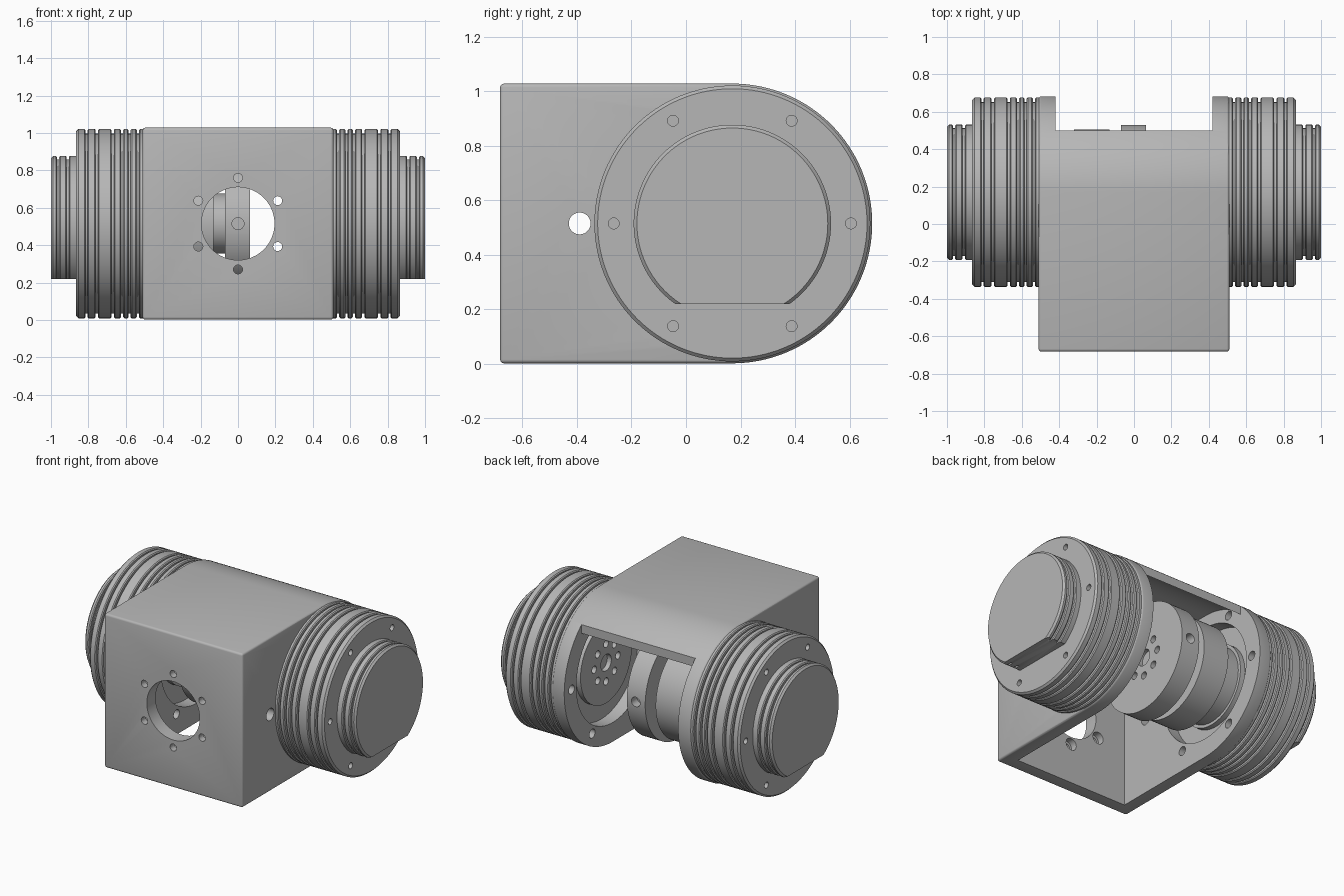
import bpy, bmesh
from math import sin, cos, pi, radians, acos
from mathutils import Vector

if "Cube" in bpy.data.objects:
    bpy.data.objects.remove(bpy.data.objects["Cube"])

grey = bpy.data.materials.new("machined_grey")
grey.use_nodes = True
grey.diffuse_color = (0.47, 0.47, 0.47, 1)
grey.node_tree.nodes["Principled BSDF"].inputs["Base Color"].default_value = grey.diffuse_color

CY, CZ, R = 0.17, 0.515, 0.513      # drive axis and housing end radius
X, Y = Vector((1, 0, 0)), Vector((0, 1, 0))


def lathe(bm, profile, axis=X, centre=(0, CY, CZ), n=96):
    """Closed turned solid: profile holds (distance along axis, radius)."""
    u = Vector((0, 0, 1))
    v = axis.cross(u)
    c = Vector(centre)
    rings = [[bm.verts.new(c + axis * t + (u * cos(2 * pi * i / n) + v * sin(2 * pi * i / n)) * r)
              for i in range(n)] for t, r in profile]
    faces = [bm.faces.new(rings[0]), bm.faces.new(rings[-1])]
    for a, b in zip(rings, rings[1:]):
        for i in range(n):
            j = (i + 1) % n
            faces.append(bm.faces.new((a[i], a[j], b[j], b[i])))
    bmesh.ops.recalc_face_normals(bm, faces=faces)


def prism(bm, outline, half):
    """Extrude a (y, z) outline symmetrically along x."""
    a, b = ([bm.verts.new((s * half, y, z)) for y, z in outline] for s in (-1, 1))
    faces = [bm.faces.new(a), bm.faces.new(b)]
    for i in range(len(a)):
        j = (i + 1) % len(a)
        faces.append(bm.faces.new((a[i], a[j], b[j], b[i])))
    bmesh.ops.recalc_face_normals(bm, faces=faces)


def arc(radius, start, end, n):
    return [(CY + radius * cos(start + (end - start) * i / n),
             CZ + radius * sin(start + (end - start) * i / n)) for i in range(n + 1)]


def make(name, bm, cutter=False):
    me = bpy.data.meshes.new(name)
    bm.to_mesh(me)
    bm.free()
    ob = bpy.data.objects.new(name, me)
    bpy.context.scene.collection.objects.link(ob)
    if cutter:
        ob.hide_render = True
    else:
        me.materials.append(grey)
    return ob


def finish(ob, cutters=()):
    """Cut, bake the modifiers, drop the cutters and shade."""
    for c in cutters:
        m = ob.modifiers.new("cut", 'BOOLEAN')
        m.operation, m.solver, m.object = 'DIFFERENCE', 'EXACT', c
    dg = bpy.context.evaluated_depsgraph_get()
    dg.update()
    me = bpy.data.meshes.new_from_object(ob.evaluated_get(dg))
    ob.modifiers.clear()
    ob.data = me
    me.materials.clear()
    me.materials.append(grey)
    for c in cutters:
        bpy.data.objects.remove(c)
    bpy.ops.object.select_all(action='DESELECT')
    ob.select_set(True)
    bpy.context.view_layer.objects.active = ob
    bpy.ops.object.shade_smooth_by_angle(angle=radians(30))


def ring(count, radius, first=0.0):
    return [(radius * cos(first + 2 * pi * i / count), radius * sin(first + 2 * pi * i / count))
            for i in range(count)]


# Housing: block with a round back, open below and behind
bm = bmesh.new()
prism(bm, [(-0.682, CZ - R), (-0.682, CZ + R)] + arc(R, pi / 2, -pi / 2, 64), 0.51)
housing = make("housing", bm)
bev = housing.modifiers.new("soft_edges", 'BEVEL')
bev.width, bev.segments, bev.limit_method, bev.angle_limit = 0.014, 3, 'ANGLE', radians(40)
bev.use_clamp_overlap = False

bm = bmesh.new()
inner = 0.47
prism(bm, [(-0.59, -0.1), (-0.59, CZ + inner)] + arc(inner, pi / 2, acos(0.33 / inner), 24)
      + [(0.5, 1.2), (1, 1.2), (1, -0.1)], 0.42)
void = make("void_cutter", bm, True)

# Housing holes: front port and screws, side ports, drive seats and their screws
bm = bmesh.new()
lathe(bm, [(-0.8, 0.195), (-0.5, 0.195)], Y, (0, 0, CZ), 64)
for x, z in ring(6, 0.245, pi / 2):
    lathe(bm, [(-0.8, 0.024), (-0.635, 0.024), (-0.635, 0.04), (-0.5, 0.04)], Y, (x, 0, CZ + z), 24)
for s in (1, -1):
    lathe(bm, [(s * 0.38, 0.04), (s * 0.6, 0.04)], X, (0, -0.39, CZ), 32)
    lathe(bm, [(s * 0.38, 0.385), (s * 0.6, 0.385)])
    for y, z in ring(6, 0.435):
        lathe(bm, [(s * 0.4, 0.03), (s * 0.6, 0.03)], X, (0, CY + y, CZ + z), 24)
finish(housing, [void, make("hole_cutter", bm, True)])


def grooved(start, end, radius, grooves, width, depth, chamfer):
    """Turned profile with square grooves and a chamfered outer end."""
    p = [(start, radius)]
    for g in grooves:
        a, b = g - width / 2, g + width / 2
        p += [(a - 0.006, radius), (a, radius - 0.006), (a, radius - depth),
              (b, radius - depth), (b, radius - 0.006), (b + 0.006, radius)]
    return p + [(end - chamfer, radius), (end, radius - chamfer)]


for s, side in ((1, "left"), (-1, "right")):
    def mirrored(profile):
        return [(s * t, r) for t, r in profile]

    # Ribbed drive drum with six screw holes in its outer face
    bm = bmesh.new()
    lathe(bm, mirrored(grooved(0.505, 0.865, 0.506, (0.535, 0.58, 0.62, 0.67, 0.755, 0.81),
                               0.012, 0.025, 0.012)), n=128)
    drum = make(side + "_drive_drum", bm)
    bm = bmesh.new()
    for y, z in ring(6, 0.435):
        lathe(bm, [(s * 0.82, 0.02), (s * 0.9, 0.02)], X, (0, CY + y, CZ + z), 24)
    finish(drum, [make("screw_cutter", bm, True)])

    # End cap with a flat on its underside
    bm = bmesh.new()
    lathe(bm, mirrored(grooved(0.86, 1.0, 0.362, (0.91, 0.962), 0.012, 0.02, 0.012)), n=128)
    cut = bmesh.ops.bisect_plane(bm, geom=bm.verts[:] + bm.edges[:] + bm.faces[:],
                                 plane_co=(0, 0, 0.22), plane_no=(0, 0, 1), clear_inner=True)
    rim = [e for e in cut["geom_cut"] if isinstance(e, bmesh.types.BMEdge)]
    bmesh.ops.holes_fill(bm, edges=rim)
    bmesh.ops.recalc_face_normals(bm, faces=bm.faces[:])
    finish(make(side + "_end_cap", bm))

    # Output flange inside the housing wall
    bm = bmesh.new()
    lathe(bm, mirrored([(0.52, 0.27), (0.47, 0.27)]))
    flange = make(side + "_output_flange", bm)
    bm = bmesh.new()
    lathe(bm, [(s * 0.44, 0.055), (s * 0.5, 0.055)], n=32)
    for y, z in ring(8, 0.125):
        lathe(bm, [(s * 0.44, 0.024), (s * 0.5, 0.024)], X, (0, CY + y, CZ + z), 20)
    finish(flange, [make("flange_cutter", bm, True)])

# Inner motor: shaft, body, neck and coupling collar on the drive axis
bm = bmesh.new()
lathe(bm, [(-0.48, 0.25), (-0.32, 0.25), (-0.32, 0.335), (-0.13, 0.335), (-0.13, 0.16),
           (-0.07, 0.16), (-0.07, 0.36), (0.065, 0.36)])
motor = make("inner_motor", bm)
bm = bmesh.new()
for s in (1, -1):
    lathe(bm, [(s * 0.3, 0.032), (s * 0.4, 0.032)], Y, (0, CY, CZ), 24)
lathe(bm, [(0.03, 0.055), (0.1, 0.055)], n=32)
for y, z in ring(8, 0.125):
    lathe(bm, [(0.03, 0.024), (0.1, 0.024)], X, (0, CY + y, CZ + z), 20)
finish(motor, [make("motor_cutter", bm, True)])
